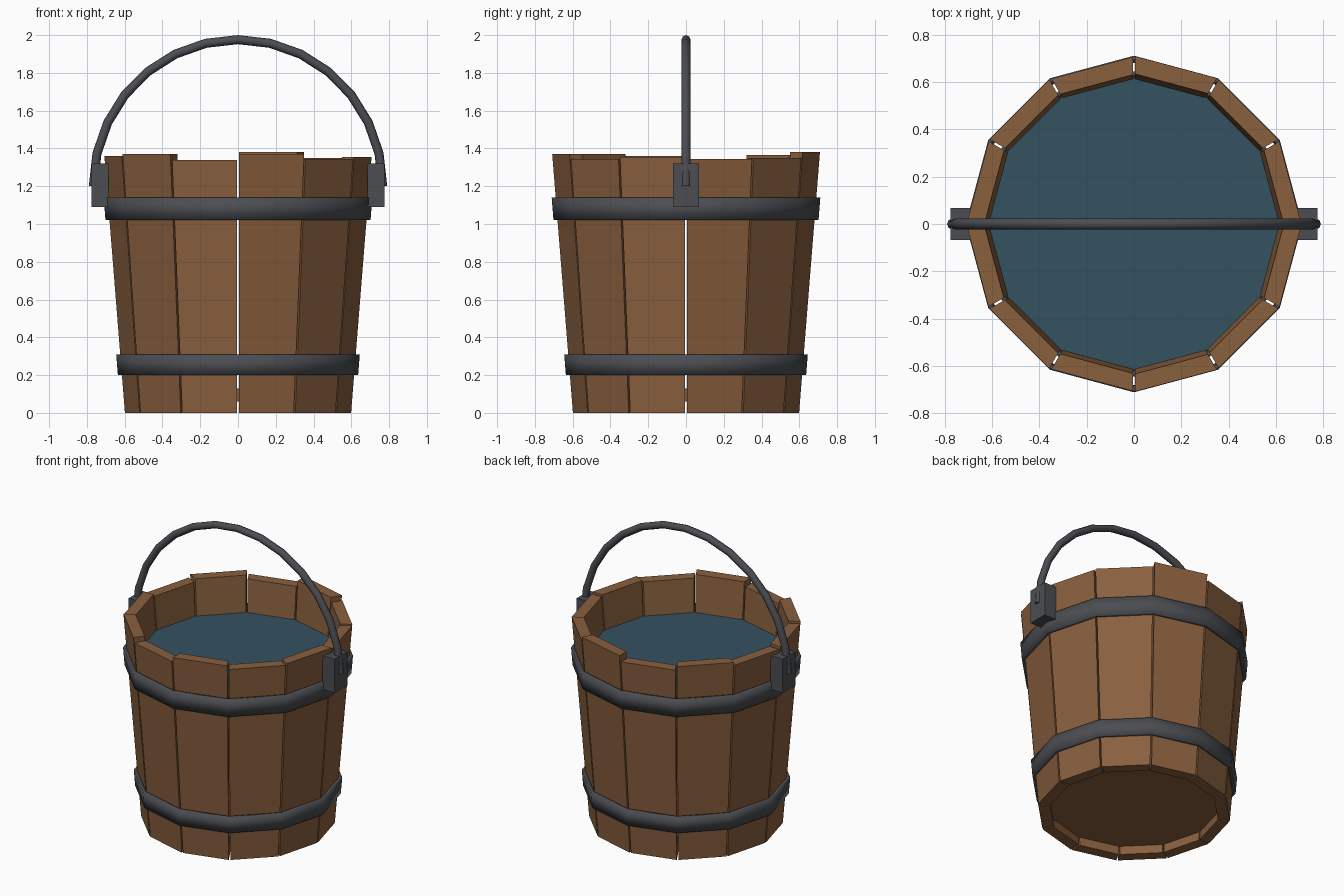
import bpy, bmesh, math
from mathutils import Vector

if "Cube" in bpy.data.objects:
    bpy.data.objects.remove(bpy.data.objects["Cube"])

SIDES = 12
STEP = 2 * math.pi / SIDES


def material(name, rgb):
    m = bpy.data.materials.new(name)
    m.diffuse_color = (*rgb, 1)
    m.use_nodes = True
    m.node_tree.nodes["Principled BSDF"].inputs["Base Color"].default_value = m.diffuse_color
    return m


WOOD = material("wood", (0.25, 0.115, 0.048))
IRON = material("iron", (0.07, 0.075, 0.085))
WATER = material("water", (0.035, 0.085, 0.12))


def add_object(name, bm, mat, smooth=False):
    bmesh.ops.recalc_face_normals(bm, faces=bm.faces)
    for f in bm.faces:
        f.smooth = smooth
    me = bpy.data.meshes.new(name)
    bm.to_mesh(me)
    bm.free()
    me.materials.append(mat)
    ob = bpy.data.objects.new(name, me)
    bpy.context.collection.objects.link(ob)
    return ob


def outer_radius(z):
    return 0.60 + 0.08 * z


def polar(r, a, z):
    return Vector((r * math.cos(a), r * math.sin(a), z))


# Staves: tapered planks with uneven tops and narrow gaps between them
def stave(name, i, top, gap=0.005, thick=0.075):
    bm = bmesh.new()
    rings = []
    for z in (0, top):
        ring = []
        for r, order in ((outer_radius(z), (0, 1)), (outer_radius(z) - thick, (1, 0))):
            ends = [polar(r, (i + k) * STEP, z) for k in (0, 1)]
            along = (ends[1] - ends[0]).normalized() * gap
            ends = [ends[0] + along, ends[1] - along]
            ring += [bm.verts.new(ends[k]) for k in order]
        rings.append(ring)
    low, high = rings
    bm.faces.new(low)
    bm.faces.new(high)
    for k in range(4):
        n = (k + 1) % 4
        bm.faces.new((low[k], low[n], high[n], high[k]))
    add_object(name, bm, WOOD)


tops = [1.345, 1.35, 1.38, 1.34, 1.365, 1.345, 1.36, 1.37, 1.34, 1.37, 1.345, 1.355]
for i, top in enumerate(tops):
    stave(f"stave_{i + 1}", i, top)


# Iron hoops around the staves
def hoop(name, z0, z1):
    bm = bmesh.new()
    profile = [(outer_radius(z0), z0), (outer_radius(z0) + 0.02, z0),
               (outer_radius(z1) + 0.02, z1), (outer_radius(z1), z1)]
    rings = [[bm.verts.new(polar(r, i * STEP, z)) for r, z in profile] for i in range(SIDES)]
    for i in range(SIDES):
        a, b = rings[i], rings[(i + 1) % SIDES]
        for k in range(4):
            n = (k + 1) % 4
            bm.faces.new((a[k], b[k], b[n], a[n]))
    add_object(name, bm, IRON, smooth=True)


hoop("lower_hoop", 0.20, 0.31)
hoop("upper_hoop", 1.02, 1.14)


# Bottom board and water surface
def disc(name, r0, r1, z0, z1, mat):
    bm = bmesh.new()
    low = [bm.verts.new(polar(r0, i * STEP, z0)) for i in range(SIDES)]
    high = [bm.verts.new(polar(r1, i * STEP, z1)) for i in range(SIDES)]
    bm.faces.new(low)
    bm.faces.new(high)
    for i in range(SIDES):
        n = (i + 1) % SIDES
        bm.faces.new((low[i], low[n], high[n], high[i]))
    add_object(name, bm, mat)


disc("bottom_board", 0.535, 0.54, 0.06, 0.13, WOOD)
disc("water", 0.617, 0.618, 1.10, 1.12, WATER)

# Handle lugs on both sides
for side, sx in (("left", -1), ("right", 1)):
    bm = bmesh.new()
    bmesh.ops.create_cube(bm, size=1)
    bmesh.ops.scale(bm, vec=(0.09, 0.136, 0.23), verts=bm.verts)
    bmesh.ops.translate(bm, vec=(sx * 0.73, 0, 1.205), verts=bm.verts)
    add_object(f"{side}_handle_lug", bm, IRON)

# Arched handle rod
SEGS = 14
curve = bpy.data.curves.new("handle", 'CURVE')
curve.dimensions = '3D'
curve.bevel_depth = 0.024
curve.bevel_resolution = 2
curve.use_fill_caps = True
spline = curve.splines.new('POLY')
spline.points.add(SEGS)
for i, p in enumerate(spline.points):
    a = math.pi * i / SEGS
    p.co = (0.766 * math.cos(a), 0, 1.2 + 0.776 * math.sin(a), 1)
spline.use_smooth = True
curve.materials.append(IRON)
bpy.context.collection.objects.link(bpy.data.objects.new("handle", curve))
